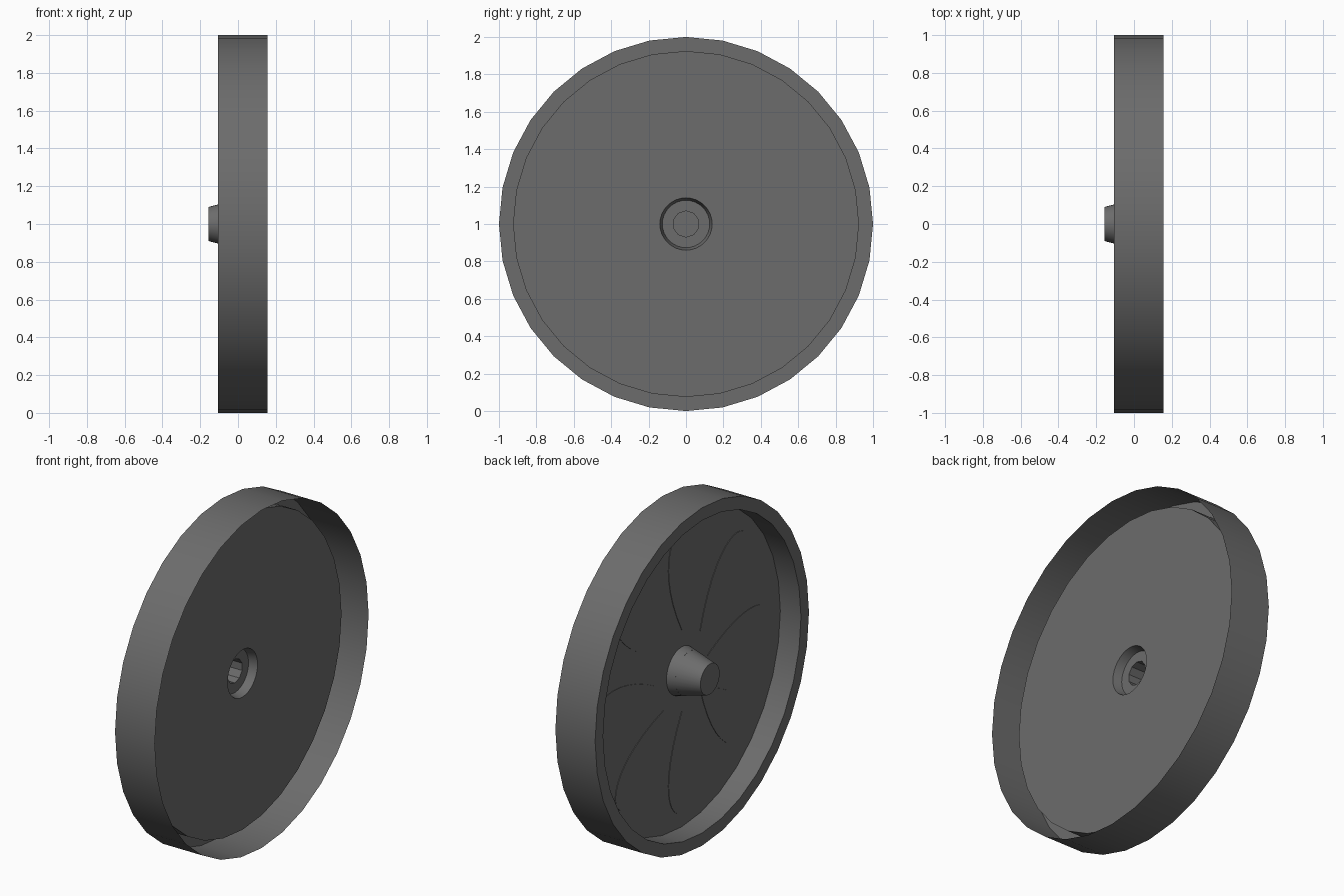
import bpy
import bmesh
from math import sin, cos, pi

cube = bpy.data.objects.get("Cube")
if cube:
    bpy.data.objects.remove(cube, do_unlink=True)

GREY = (0.15, 0.15, 0.15, 1)
grey = bpy.data.materials.new("dark_grey")
grey.use_nodes = True
grey.diffuse_color = GREY
grey.node_tree.nodes["Principled BSDF"].inputs["Base Color"].default_value = GREY

AXLE_Z = 1.0     # wheel centre height
SIDES = 32
DISC_X = 0.03    # plane of the wheel disc


def finish(name, bm, smooth=True):
    mesh = bpy.data.meshes.new(name)
    bm.to_mesh(mesh)
    bm.free()
    mesh.materials.append(grey)
    obj = bpy.data.objects.new(name, mesh)
    obj.location.z = AXLE_Z
    bpy.context.collection.objects.link(obj)
    if smooth:
        bpy.ops.object.select_all(action='DESELECT')
        obj.select_set(True)
        bpy.context.view_layer.objects.active = obj
        bpy.ops.object.shade_smooth_by_angle(angle=pi / 6)
    return obj


def ring(bm, x, r, sides):
    if r == 0:
        return [bm.verts.new((x, 0, 0))] * sides
    angles = [2 * pi * i / sides for i in range(sides)]
    return [bm.verts.new((x, r * sin(a), r * cos(a))) for a in angles]


def lathe(name, profile, sides=SIDES):
    """Turn a profile of (x, radius) points around the axle."""
    bm = bmesh.new()
    rings = [ring(bm, x, r, sides) for x, r in profile]
    for a, b in zip(rings, rings[1:]):
        for i in range(sides):
            j = (i + 1) % sides
            corners = [a[i], a[j], b[j], b[i]]
            bm.faces.new(list(dict.fromkeys(corners)))
    return finish(name, bm)


# Rim: thin outer shell, flat lip and inner wall
lathe("rim", [(0.155, 1), (-0.105, 1), (-0.105, 0.925), (DISC_X, 0.925)])

# Disc closing the wheel around the hub
lathe("wheel_disc", [(DISC_X, 0.925), (DISC_X, 0.14)])

# Tapered hub and the bolt hole seen from its open side
lathe("hub", [(DISC_X, 0.14), (-0.157, 0.09), (-0.157, 0)])
lathe("hub_hole", [(-0.15, 0), (-0.15, 0.07), (-0.02, 0.07)], sides=10)

# Floor of the hub recess, round outside with the bolt hole inside
bm = bmesh.new()
for radius, sides in ((0.127, SIDES), (0.07, 10)):
    loop = ring(bm, -0.02, radius, sides)
    for i in range(sides):
        bm.edges.new((loop[i], loop[(i + 1) % sides]))
bmesh.ops.triangle_fill(bm, use_beauty=True, edges=bm.edges[:], normal=(1, 0, 0))
finish("hub_recess_floor", bm, smooth=False)


# Petal plates: pointed towards the hub, rounded towards the rim
def petal(index, steps=24, inner=0.24, outer=0.84, half_width=0.125):
    angle = 2 * pi * index / 8
    bm = bmesh.new()
    verts = []
    for k in range(steps):
        s = -1 + 2 * k / steps
        along = inner + (outer - inner) * (1 - s * s)
        across = 2.6 * half_width * s * (1 - s * s)
        y = along * sin(angle) + across * cos(angle)
        z = along * cos(angle) - across * sin(angle)
        verts.append(bm.verts.new((DISC_X - 0.004, y, z)))
    face = bm.faces.new(verts)
    side = bmesh.ops.extrude_face_region(bm, geom=[face])["geom"]
    moved = [v for v in side if isinstance(v, bmesh.types.BMVert)]
    bmesh.ops.translate(bm, verts=moved, vec=(0.003, 0, 0))
    bmesh.ops.recalc_face_normals(bm, faces=bm.faces[:])
    finish(f"petal_{index + 1}", bm, smooth=False)


for n in range(8):
    petal(n)
